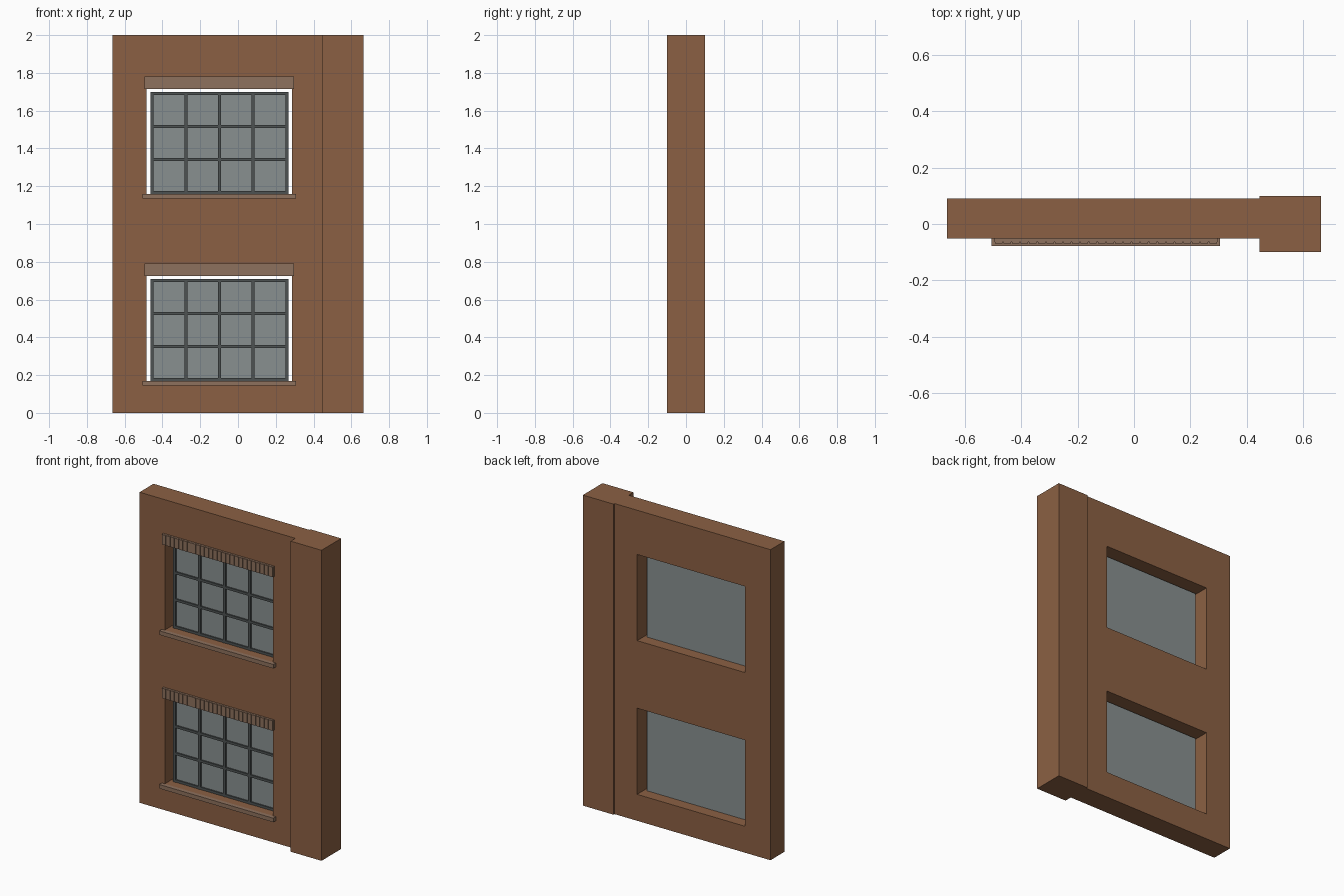
import bpy
import bmesh

old = bpy.data.objects.get("Cube")
if old:
    bpy.data.objects.remove(old, do_unlink=True)


def material(name, rgb):
    m = bpy.data.materials.new(name)
    m.use_nodes = True
    m.diffuse_color = (*rgb, 1)
    bsdf = next(n for n in m.node_tree.nodes if n.type == 'BSDF_PRINCIPLED')
    bsdf.inputs["Base Color"].default_value = (*rgb, 1)
    return m


BROWN = material("wall_brown", (0.26, 0.118, 0.057))
TRIM = material("trim_grey_brown", (0.27, 0.165, 0.11))
DARK = material("frame_dark_grey", (0.075, 0.085, 0.085))
GLASS = material("glass_grey", (0.25, 0.28, 0.28))


def add_box(bm, x, y, z):
    """Add a box given (low, high) ranges on each axis."""
    made = bmesh.ops.create_cube(bm, size=1)["verts"]
    for v in made:
        for i, (lo, hi) in enumerate((x, y, z)):
            v.co[i] = hi if v.co[i] > 0 else lo


def finish(name, bm, mat):
    bmesh.ops.recalc_face_normals(bm, faces=bm.faces)
    mesh = bpy.data.meshes.new(name)
    bm.to_mesh(mesh)
    bm.free()
    mesh.materials.append(mat)
    obj = bpy.data.objects.new(name, mesh)
    bpy.context.collection.objects.link(obj)
    return obj


def boxes(name, mat, ranges):
    bm = bmesh.new()
    for r in ranges:
        add_box(bm, *r)
    return finish(name, bm, mat)


# Main dimensions
HOLE_X = (-0.485, 0.285)
HOLE_H = 0.555
SILLS = {"lower": 0.17, "upper": 1.16}
FRONT, BACK = -0.052, 0.09

# Wall panel: a grid with the window cells left out, extruded to thickness
xs = [-0.665, *HOLE_X, 0.445]
zs = [0]
for z in SILLS.values():
    zs += [z, z + HOLE_H]
zs.append(2)
bm = bmesh.new()
grid = [[bm.verts.new((x, FRONT, z)) for z in zs] for x in xs]
for i in range(len(xs) - 1):
    for j in range(len(zs) - 1):
        if i == 1 and j % 2 == 1:
            continue
        bm.faces.new((grid[i][j], grid[i + 1][j],
                      grid[i + 1][j + 1], grid[i][j + 1]))
extruded = bmesh.ops.extrude_face_region(bm, geom=bm.faces[:], use_keep_orig=True)
for v in extruded["geom"]:
    if isinstance(v, bmesh.types.BMVert):
        v.co.y = BACK
finish("wall", bm, BROWN)

# Pilaster along one side
boxes("pilaster", BROWN, [((0.445, 0.665), (-0.1, 0.1), (0, 2))])

for level, z0 in SILLS.items():
    top = z0 + HOLE_H

    # Glass pane, slightly smaller than the opening
    left, right = -0.463, 0.267
    g_top = top - 0.015
    boxes(level + "_glass", GLASS, [((left, right), (0.01, 0.016), (z0, g_top))])

    # Frame and glazing bars
    w = 0.008
    bars = []
    for i in range(5):
        x = left + w + (right - left - 2 * w) * i / 4
        bars.append(((x - w, x + w), (0, 0.014), (z0, g_top)))
    for i in range(4):
        z = z0 + w + (g_top - z0 - 2 * w) * i / 3
        bars.append(((left, right), (0.002, 0.013), (z - w, z + w)))
    boxes(level + "_window_bars", DARK, bars)

    # Projecting sill
    boxes(level + "_sill", TRIM,
          [((-0.506, 0.306), (-0.078, FRONT), (z0 - 0.026, z0))])

    # Lintel with a row of upright bricks
    x0, x1 = -0.496, 0.296
    count = 26
    step = (x1 - x0) / count
    lintel = [((x0, x1), (-0.064, FRONT), (top, top + 0.066))]
    for i in range(count):
        lo = x0 + i * step
        lintel.append(((lo + 0.002, lo + step - 0.002), (-0.069, -0.06),
                       (top + 0.001, top + 0.065)))
    boxes(level + "_lintel", TRIM, lintel)
